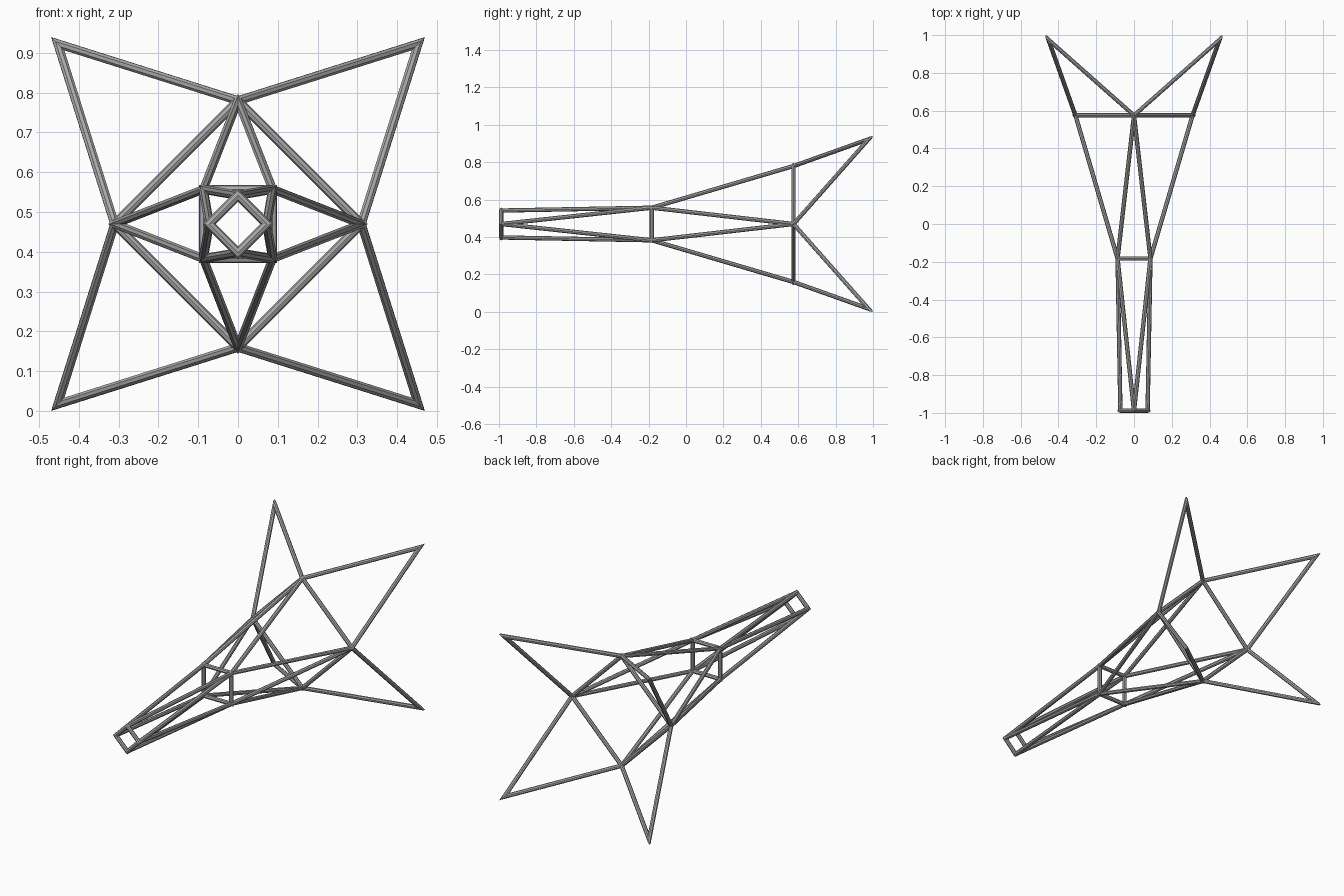
import bpy, bmesh, math
from mathutils import Vector

cube = bpy.data.objects.get("Cube")
if cube:
    bpy.data.objects.remove(cube, do_unlink=True)

RADIUS = 0.0115
SIDES = 8
MID = 0.47

steel = bpy.data.materials.new("grey_steel")
steel.use_nodes = True
GREY = (0.4, 0.4, 0.4, 1)
steel.diffuse_color = GREY
steel.node_tree.nodes["Principled BSDF"].inputs["Base Color"].default_value = GREY


def ring_points(radius, y, start):
    """Four corners around the long axis."""
    return [Vector((radius * math.cos(math.radians(start + 90 * k)), y,
                    MID + radius * math.sin(math.radians(start + 90 * k))))
            for k in range(4)]


def add_pipe(bm, pts, closed=False):
    """Sweep a tube along a flat path, mitring its corners."""
    n = len(pts)
    dirs = [(pts[(i + 1) % n] - pts[i]).normalized() for i in range(n)]
    if n > 2:
        normal = dirs[0].cross(dirs[1]).normalized()
    else:
        normal = dirs[0].orthogonal().normalized()
    rings = []
    for i, p in enumerate(pts):
        d_in, d_out = dirs[i - 1], dirs[i]
        if not closed and i == 0:
            d_in = d_out
        if not closed and i == n - 1:
            d_out = d_in
        tangent = (d_in + d_out).normalized()
        side = normal.cross(tangent) / tangent.dot(d_in)
        ring = []
        for k in range(SIDES):
            a = math.tau * k / SIDES
            ring.append(bm.verts.new(p + RADIUS * (math.cos(a) * side + math.sin(a) * normal)))
        rings.append(ring)
    for i in range(n if closed else n - 1):
        a, b = rings[i], rings[(i + 1) % n]
        for k in range(SIDES):
            j = (k + 1) % SIDES
            bm.faces.new((a[k], a[j], b[j], b[k]))
    if not closed:
        bm.faces.new(rings[0])
        bm.faces.new(rings[-1])


def make_object(name, paths, closed=False):
    bm = bmesh.new()
    for path in paths:
        add_pipe(bm, path, closed)
    bmesh.ops.recalc_face_normals(bm, faces=bm.faces)
    mesh = bpy.data.meshes.new(name)
    bm.to_mesh(mesh)
    bm.free()
    mesh.materials.append(steel)
    obj = bpy.data.objects.new(name, mesh)
    bpy.context.collection.objects.link(obj)


# Corner sets from nose to tail
nose = ring_points(0.072, -0.988, 0)
waist = ring_points(0.087 * math.sqrt(2), -0.183, 45)
tail = ring_points(0.31, 0.575, 0)
tips = ring_points(0.453 * math.sqrt(2), 0.976, 45)

# Closed frames
make_object("nose_frame", [nose], True)
make_object("waist_frame", [waist], True)
make_object("tail_frame", [tail], True)

# Struts: each waist corner meets the two neighbouring frame corners
for name, frame in (("nose_struts", nose), ("tail_struts", tail)):
    make_object(name, [(waist[k], frame[j % 4]) for k in range(4) for j in (k, k + 1)])

# Pointed fins on each side of the tail frame
make_object("tail_fins", [(tail[k], tips[k], tail[(k + 1) % 4]) for k in range(4)])
